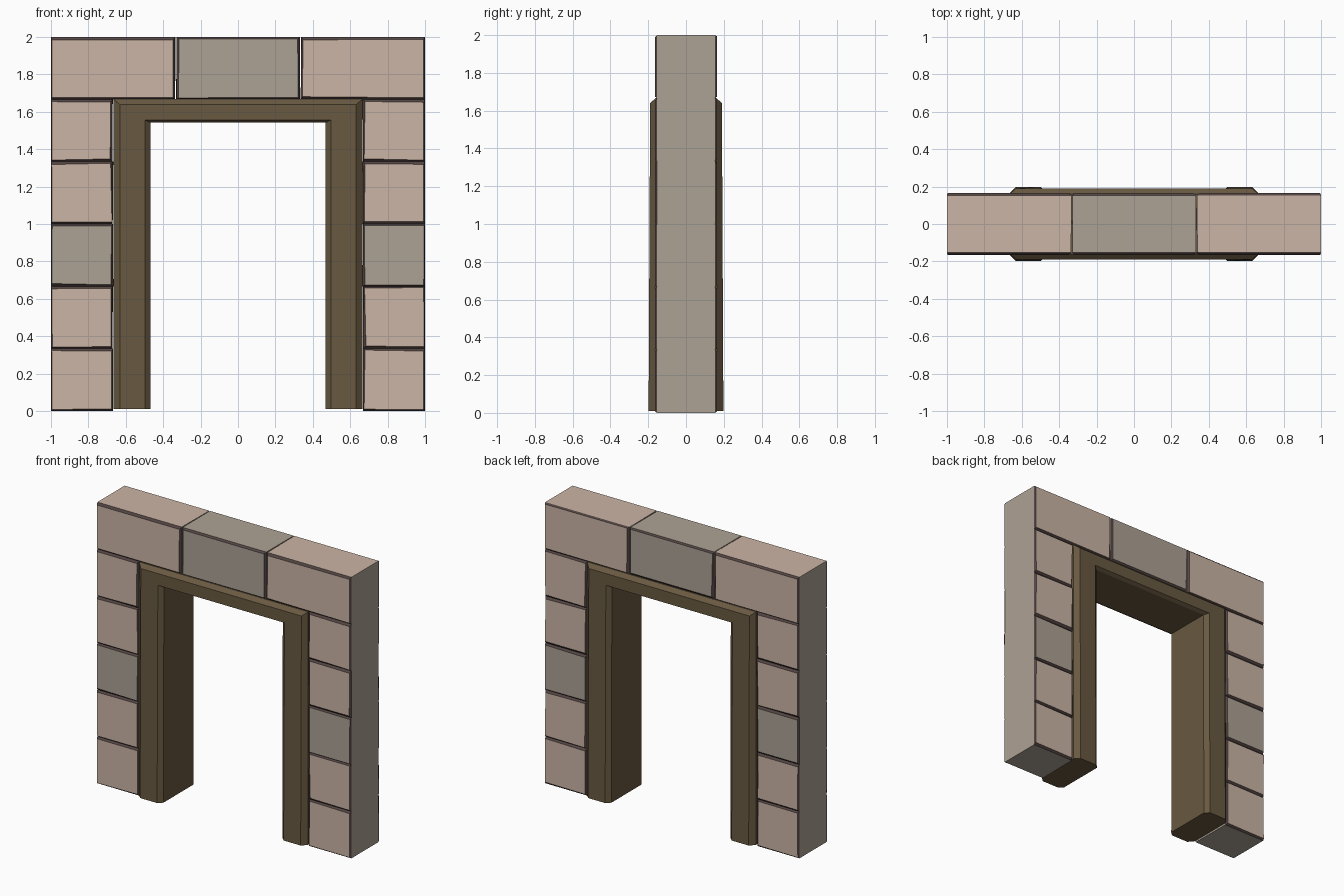
import bpy, bmesh, random

if "Cube" in bpy.data.objects:
    bpy.data.objects.remove(bpy.data.objects["Cube"])

random.seed(7)


def material(name, rgb):
    m = bpy.data.materials.new(name)
    m.diffuse_color = (*rgb, 1)
    m.use_nodes = True
    m.node_tree.nodes["Principled BSDF"].inputs["Base Color"].default_value = m.diffuse_color
    return m


PINK = material("pink_stone", (0.60, 0.46, 0.38))
GREY = material("grey_stone", (0.42, 0.36, 0.30))
EDGE = material("dark_edge", (0.085, 0.058, 0.055))
WOOD = material("frame_brown", (0.14, 0.10, 0.053))


def finish(name, bm, mats):
    bmesh.ops.recalc_face_normals(bm, faces=bm.faces)
    me = bpy.data.meshes.new(name)
    bm.to_mesh(me)
    bm.free()
    for m in mats:
        me.materials.append(m)
    ob = bpy.data.objects.new(name, me)
    bpy.context.collection.objects.link(ob)


def brick(name, x0, x1, z0, z1, stone):
    """Stone block with uneven dark chamfers on its front and back faces."""
    bm = bmesh.new()
    corners = [(x0, z0, 1, 1), (x1, z0, -1, 1), (x1, z1, -1, -1), (x0, z1, 1, -1)]
    rings = []
    for y, inset in ((-0.165, True), (-0.153, False), (0.153, False), (0.165, True)):
        ring = []
        for x, z, dx, dz in corners:
            outer = abs(x) > 0.99
            # small uneven joint on the inner vertical sides only
            gx = 0 if outer else random.uniform(0, 0.006)
            gz = 0
            if inset:
                gx += random.uniform(0.004, 0.009) if outer else random.uniform(0.006, 0.014)
                gz = random.uniform(0.007, 0.016)
            ring.append(bm.verts.new((x + dx * gx, y, z + dz * gz)))
        rings.append(ring)
    bm.faces.new(rings[0])
    bm.faces.new(rings[3])
    for k in range(3):
        for i in range(4):
            j = (i + 1) % 4
            f = bm.faces.new((rings[k][i], rings[k][j], rings[k + 1][j], rings[k + 1][i]))
            # chamfers dark; top keeps the stone colour, other sides are grey
            f.material_index = 2 if k != 1 else (0 if i == 2 else 1)
    finish(name, bm, [stone, GREY, EDGE])


# side columns of five stones
T = 1 / 3
for i in range(5):
    stone = GREY if i == 2 else PINK
    brick(f"left_stone_{i + 1}", -1, -2 * T, i * T, (i + 1) * T, stone)
    brick(f"right_stone_{i + 1}", 2 * T, 1, i * T, (i + 1) * T, stone)

# top course of three long stones
for i in range(3):
    x0 = -1 + 2 * T * i
    brick(f"top_stone_{i + 1}", x0, x0 + 2 * T, 5 * T, 2, GREY if i == 1 else PINK)

# door frame: half-width, head height, depth at foot, depth at head
PROFILE = [(0.665, 1.667, 0.165, 0.16), (0.632, 1.64, 0.198, 0.19),
           (0.498, 1.556, 0.198, 0.19), (0.468, 1.542, 0.17, 0.165)]
section = [(w, h, -a, -b) for w, h, a, b in PROFILE]
section += [(w, h, a, b) for w, h, a, b in reversed(PROFILE)]
bm = bmesh.new()
loops = []
for side, head in ((-1, False), (-1, True), (1, True), (1, False)):
    loops.append([bm.verts.new((side * w, yh if head else yf, h if head else 0.01))
                  for w, h, yf, yh in section])
for a, b in zip(loops, loops[1:]):
    for i in range(8):
        j = (i + 1) % 8
        bm.faces.new((a[i], a[j], b[j], b[i]))
bm.faces.new(loops[0])
bm.faces.new(loops[3])
finish("door_frame", bm, [WOOD])
